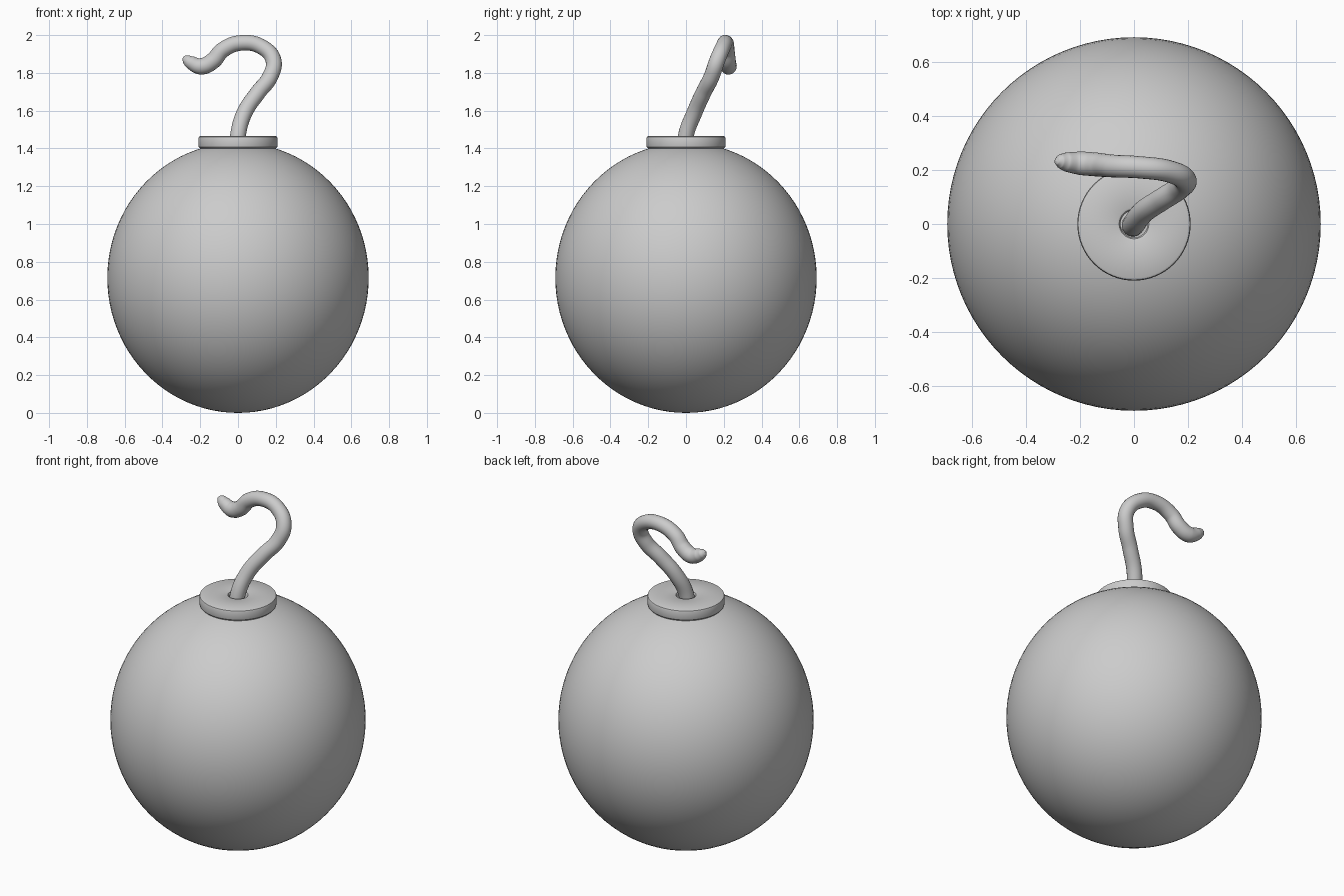
import bpy, bmesh, math

if "Cube" in bpy.data.objects:
    bpy.data.objects.remove(bpy.data.objects["Cube"])


def smooth(obj, angle=35):
    bpy.ops.object.select_all(action='DESELECT')
    obj.select_set(True)
    bpy.context.view_layer.objects.active = obj
    bpy.ops.object.shade_smooth_by_angle(angle=math.radians(angle))


# round body, slightly taller than wide
bpy.ops.mesh.primitive_uv_sphere_add(segments=96, ring_count=48, radius=1, location=(0, 0, 0.715))
body = bpy.context.object
body.name = "body"
body.scale = (0.692, 0.692, 0.715)
bpy.ops.object.transform_apply(location=False, rotation=False, scale=True)
smooth(body)

# collar: closed ring profile spun around z, with a hole for the fuse
profile = [(0.05, 1.37), (0.20, 1.37), (0.20, 1.40), (0.208, 1.408), (0.21, 1.42),
           (0.21, 1.452), (0.207, 1.461), (0.20, 1.465), (0.062, 1.465),
           (0.055, 1.462), (0.05, 1.452)]
bm = bmesh.new()
steps = 64
rings = []
for i in range(steps):
    a = 2 * math.pi * i / steps
    rings.append([bm.verts.new((r * math.cos(a), r * math.sin(a), z)) for r, z in profile])
for i in range(steps):
    r0, r1 = rings[i], rings[(i + 1) % steps]
    for j in range(len(profile)):
        k = (j + 1) % len(profile)
        bm.faces.new((r0[j], r1[j], r1[k], r0[k]))
bmesh.ops.recalc_face_normals(bm, faces=bm.faces)
mesh = bpy.data.meshes.new("collar")
bm.to_mesh(mesh)
bm.free()
collar = bpy.data.objects.new("collar", mesh)
bpy.context.collection.objects.link(collar)
smooth(collar)

# fuse: bent tube with a rounded, tapering tip (x, y, z, radius)
path = [(-0.005, -0.005, 1.38, 0.042), (0.0, 0.0, 1.47, 0.042), (0.035, 0.045, 1.59, 0.042),
        (0.105, 0.092, 1.695, 0.042), (0.17, 0.135, 1.78, 0.042), (0.188, 0.165, 1.865, 0.042),
        (0.13, 0.195, 1.935, 0.041), (0.02, 0.21, 1.959, 0.041), (-0.08, 0.215, 1.922, 0.042),
        (-0.135, 0.22, 1.862, 0.044), (-0.195, 0.225, 1.835, 0.044), (-0.25, 0.23, 1.855, 0.036),
        (-0.274, 0.233, 1.872, 0.026), (-0.286, 0.234, 1.881, 0.014), (-0.29, 0.235, 1.884, 0.001)]
curve = bpy.data.curves.new("fuse", 'CURVE')
curve.dimensions = '3D'
curve.bevel_depth = 1.0
curve.bevel_resolution = 8
curve.resolution_u = 10
curve.use_fill_caps = True
spline = curve.splines.new('BEZIER')
spline.bezier_points.add(len(path) - 1)
for p, (x, y, z, r) in zip(spline.bezier_points, path):
    p.co = (x, y, z)
    p.radius = r
    p.handle_left_type = p.handle_right_type = 'AUTO'
fuse = bpy.data.objects.new("fuse", curve)
bpy.context.collection.objects.link(fuse)
bpy.ops.object.select_all(action='DESELECT')
fuse.select_set(True)
bpy.context.view_layer.objects.active = fuse
bpy.ops.object.convert(target='MESH')
smooth(bpy.context.object, 60)
